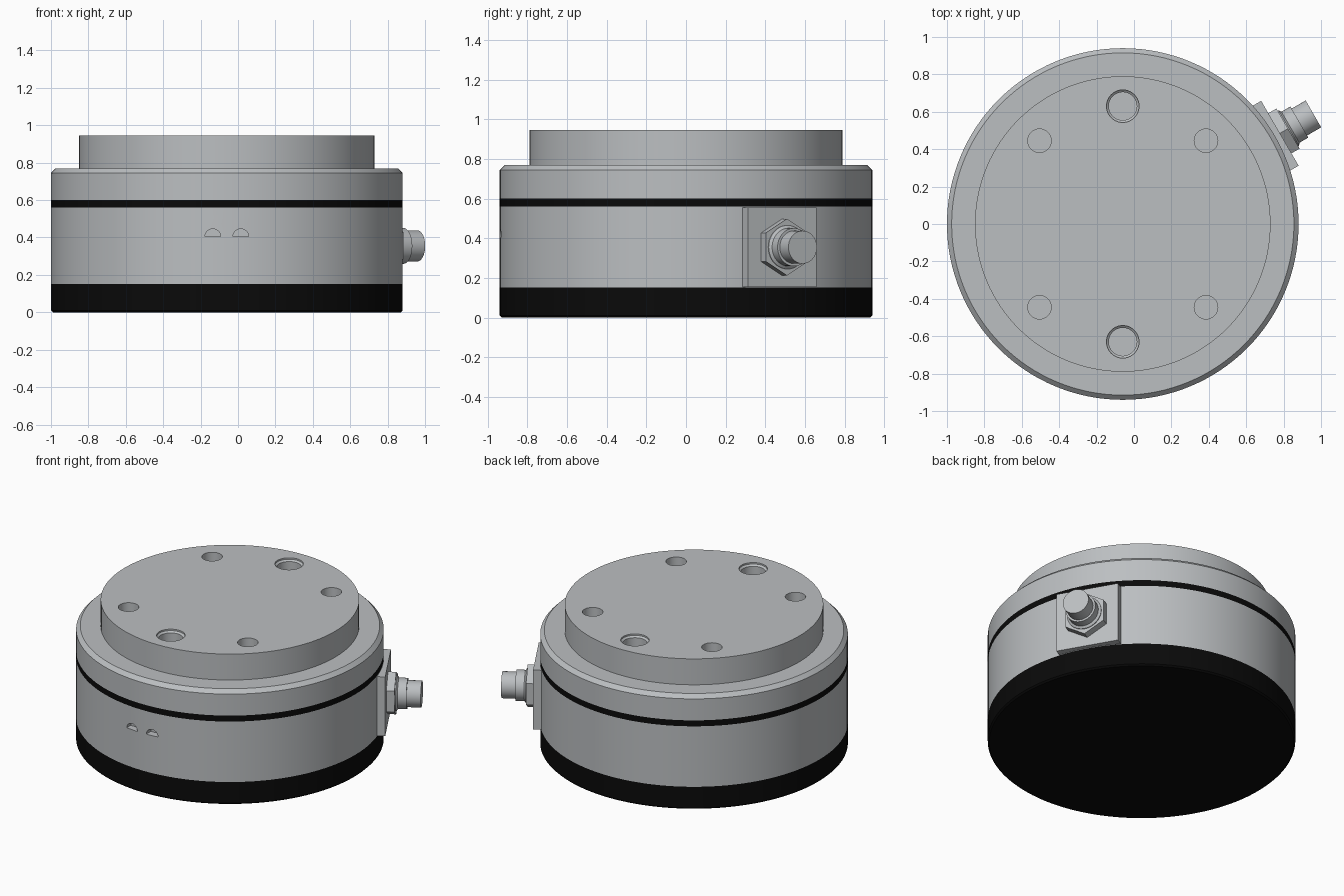
import bpy, bmesh, math
from mathutils import Matrix, Vector

cube = bpy.data.objects.get("Cube")
if cube:
    bpy.data.objects.remove(cube, do_unlink=True)


def material(name, rgb):
    m = bpy.data.materials.new(name)
    m.use_nodes = True
    m.diffuse_color = (*rgb, 1)
    bsdf = next(n for n in m.node_tree.nodes if n.type == "BSDF_PRINCIPLED")
    bsdf.inputs["Base Color"].default_value = (*rgb, 1)
    return m


METAL = material("grey metal", (0.50, 0.52, 0.535))
BLACK = material("black rubber", (0.003, 0.003, 0.003))
CX, RADIUS = -0.06, 0.94
AXIS = Matrix.Translation((CX, 0, 0))


def lathe(bm, profile, matrix, sides):
    """Closed solid of revolution from (radius, height) pairs, bottom to top."""
    rings = [[bm.verts.new(matrix @ Vector((r * math.cos(a), r * math.sin(a), z)))
              for a in (math.tau * i / sides for i in range(sides))]
             for r, z in profile]
    bm.faces.new(rings[0][::-1])
    bm.faces.new(rings[-1])
    for low, high in zip(rings, rings[1:]):
        for i in range(sides):
            j = (i + 1) % sides
            bm.faces.new((low[i], low[j], high[j], high[i]))


def make_object(name, bm, mat):
    bmesh.ops.recalc_face_normals(bm, faces=bm.faces)
    mesh = bpy.data.meshes.new(name)
    bm.to_mesh(mesh)
    bm.free()
    mesh.materials.append(mat)
    ob = bpy.data.objects.new(name, mesh)
    bpy.context.collection.objects.link(ob)
    return ob


def turned(name, profile, mat, matrix=AXIS, sides=128):
    bm = bmesh.new()
    lathe(bm, profile, matrix, sides)
    return make_object(name, bm, mat)


def activate(ob):
    bpy.ops.object.select_all(action="DESELECT")
    ob.select_set(True)
    bpy.context.view_layer.objects.active = ob


def cut(ob, cutter):
    cutter.hide_render = True
    mod = ob.modifiers.new("cut", "BOOLEAN")
    mod.operation, mod.solver, mod.object = "DIFFERENCE", "EXACT", cutter
    activate(ob)
    bpy.ops.object.modifier_apply(modifier=mod.name)
    bpy.data.objects.remove(cutter, do_unlink=True)


# Stacked round housing
parts = [
    turned("base_cover", [(0.93, 0), (RADIUS, 0.01), (RADIUS, 0.152)], BLACK),
    turned("seal_band", [(RADIUS, 0.56), (RADIUS, 0.6)], BLACK),
    turned("upper_housing", [(RADIUS, 0.6), (RADIUS, 0.745), (0.915, 0.77)], METAL),
]
body = turned("lower_housing", [(RADIUS, 0.152), (RADIUS, 0.56)], METAL)
flange = turned("mounting_flange", [(0.79, 0.77), (0.79, 0.945)], METAL)
parts += [body, flange]

# Bolt holes and chamfered dowel holes in the flange
bm = bmesh.new()
for sy in (-1, 1):
    lathe(bm, [(0.075, 0.8), (0.075, 0.925), (0.087, 0.935), (0.087, 1)],
          Matrix.Translation((CX, sy * 0.63, 0)), 40)
    for sx in (-1, 1):
        lathe(bm, [(0.063, 0.82), (0.063, 1)],
              Matrix.Translation((CX + sx * 0.445, sy * 0.445, 0)), 32)
cut(flange, make_object("hole_cutter", bm, METAL))

# Two half-round pockets in the front wall
bm = bmesh.new()
for x in (-0.135, 0.015):
    place = Matrix.Translation((x, -0.89, 0.404)) @ Matrix.Rotation(math.pi / 2, 4, "X")
    lathe(bm, [(0.042, 0), (0.042, 0.15)], place, 32)
bmesh.ops.bisect_plane(bm, geom=bm.verts[:] + bm.edges[:] + bm.faces[:], dist=1e-5,
                       plane_co=(0, 0, 0.405), plane_no=(0, 0, 1), clear_inner=True)
bmesh.ops.holes_fill(bm, edges=[e for e in bm.edges if e.is_boundary])
cut(body, make_object("pocket_cutter", bm, METAL))

# Cable connector, pointing outward; local z runs along the connector
OUT = (AXIS @ Matrix.Rotation(math.radians(30), 4, "Z")
       @ Matrix.Translation((0, 0, 0.355)) @ Matrix.Rotation(math.pi / 2, 4, "Y"))
bm = bmesh.new()
bmesh.ops.create_cube(bm, size=1, matrix=OUT @ Matrix.Translation((0, 0, 0.92))
                      @ Matrix.Diagonal((0.4, 0.4, 0.1, 1)))
parts.append(make_object("connector_plate", bm, METAL))
parts.append(turned("connector_nut", [(0.143, 0.96), (0.143, 1.02)], METAL, OUT, 6))
parts.append(turned("connector_plug", [(0.11, 1.0), (0.11, 1.025), (0.096, 1.035), (0.096, 1.09),
                                       (0.083, 1.09), (0.083, 1.177)], METAL, OUT, 40))

# Smooth curved walls, crisp edges
for ob in parts:
    activate(ob)
    bpy.ops.object.shade_smooth_by_angle(angle=math.radians(25))
